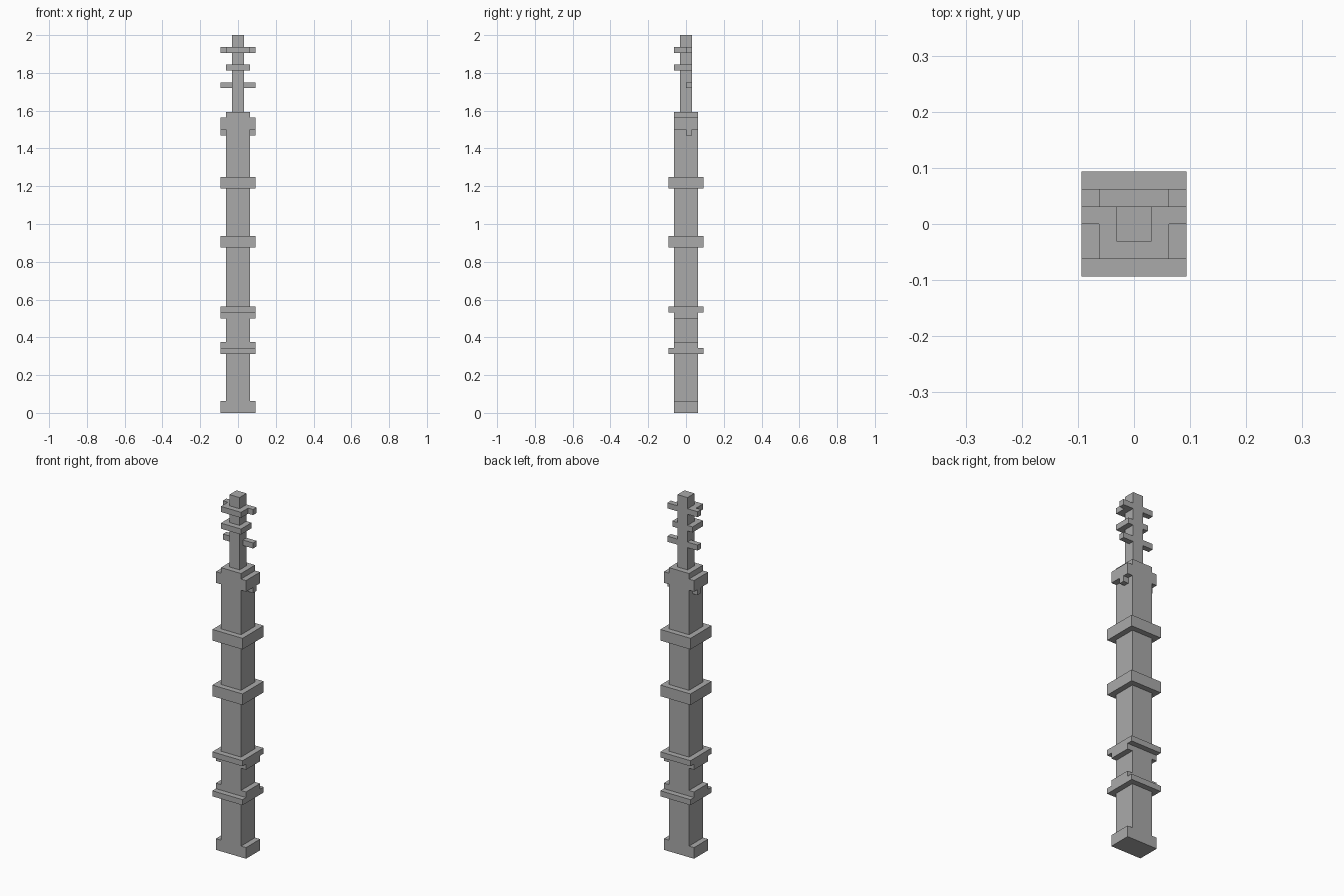
import bpy
import bmesh

cube = bpy.data.objects.get("Cube")
if cube:
    bpy.data.objects.remove(cube, do_unlink=True)

U = 2 / 64  # one block unit

grey = bpy.data.materials.new("stone grey")
grey.use_nodes = True
colour = (0.4, 0.4, 0.4, 1)
grey.diffuse_color = colour
grey.node_tree.nodes["Principled BSDF"].inputs["Base Color"].default_value = colour


def block(name, x, y, z):
    """Box spanning the given (low, high) ranges in block units."""
    bm = bmesh.new()
    bmesh.ops.create_cube(bm, size=1)
    for v in bm.verts:
        v.co = [r[1 if c > 0 else 0] * U for c, r in zip(v.co, (x, y, z))]
    mesh = bpy.data.meshes.new(name)
    bm.to_mesh(mesh)
    bm.free()
    mesh.materials.append(grey)
    obj = bpy.data.objects.new(name, mesh)
    bpy.context.collection.objects.link(obj)


def side_pair(name, inner, outer, y, z):
    """Matching blocks on the left and right."""
    block("left_" + name, (inner, outer), y, z)
    block("right_" + name, (-outer, -inner), y, z)


BODY, WIDE, MAST = (-2, 2), (-3, 3), (-1, 1)

# Shaft and mast
block("shaft", BODY, BODY, (0, 51))
block("mast", MAST, MAST, (51, 64))

# Square collars around the shaft
for name, z in (("lower_collar", (10, 11)), ("second_collar", (17, 18)),
                ("third_collar", (28, 30)), ("upper_collar", (38, 40))):
    block(name, WIDE, WIDE, z)

# Side blocks: foot, collar supports and head
for name, z in (("foot", (0, 2)), ("lower_support", (11, 12)),
                ("second_support", (16, 17)), ("head_wing", (48, 50))):
    side_pair(name, 2, 3, BODY, z)
side_pair("head_tab", 2, 3, (0, 1), (47, 48))

# Mast arms and plates, flush with the back of the mast
side_pair("low_arm", 1, 3, (0, 1), (55, 56))
block("middle_plate", BODY, (-2, 1), (58, 59))
block("top_plate", BODY, (-2, 1), (61, 62))
side_pair("top_arm", 2, 3, (0, 1), (61, 62))
